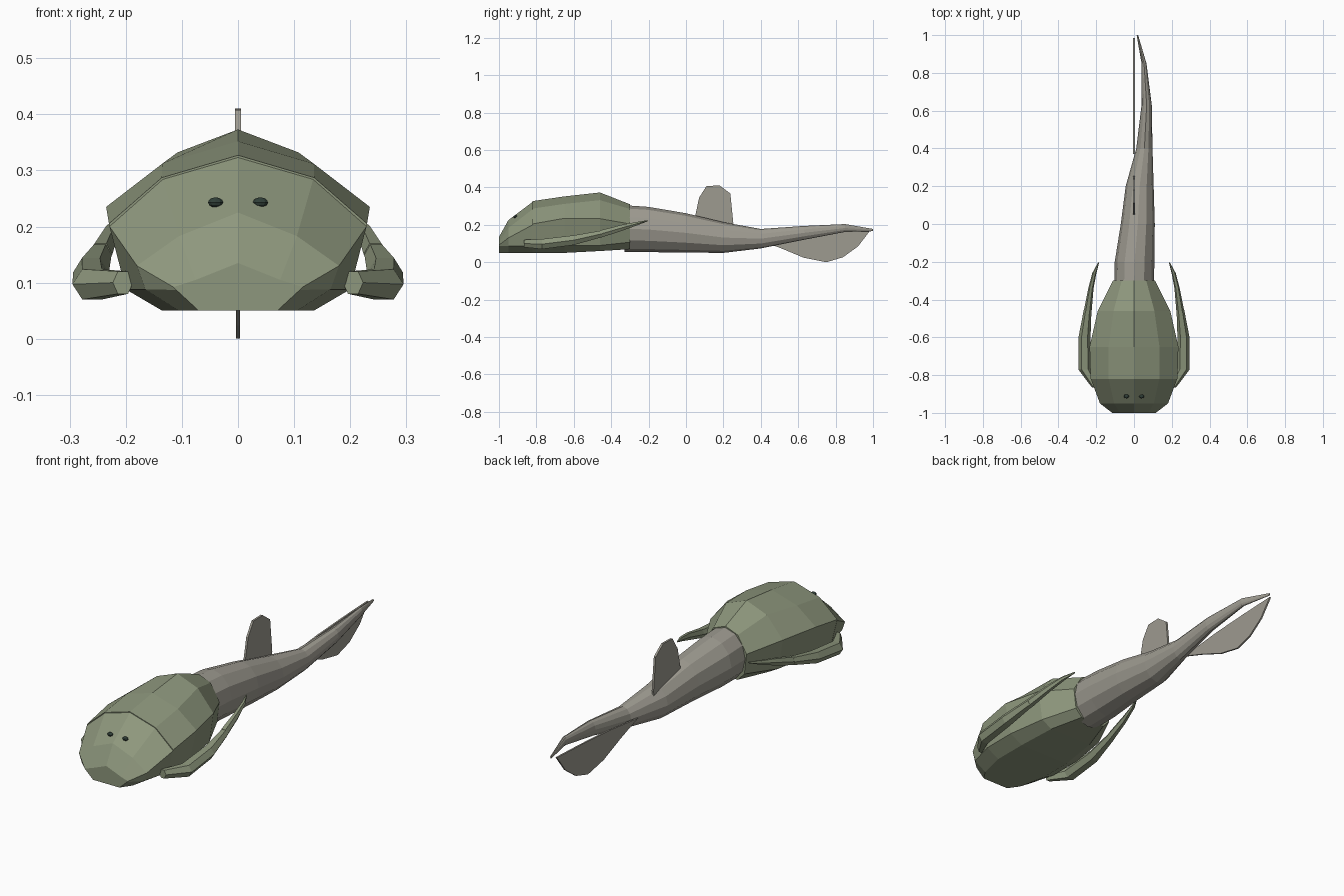
import bpy, bmesh, math
from mathutils import Vector


def material(name, rgb):
    m = bpy.data.materials.new(name)
    m.diffuse_color = (*rgb, 1)
    return m


ARMOUR = material("armour_green", (0.27, 0.31, 0.205))
SKIN = material("skin_grey", (0.34, 0.325, 0.28))
DARK = material("eye_dark", (0.03, 0.05, 0.04))


def finish(name, bm, mat):
    bmesh.ops.recalc_face_normals(bm, faces=bm.faces[:])
    me = bpy.data.meshes.new(name)
    bm.to_mesh(me)
    bm.free()
    me.materials.append(mat)
    ob = bpy.data.objects.new(name, me)
    bpy.context.collection.objects.link(ob)
    return ob


def loft(name, rings, mat):
    """Skin a list of equal-length point rings and cap both ends."""
    bm = bmesh.new()
    vs = [[bm.verts.new(p) for p in ring] for ring in rings]
    n = len(vs[0])
    for a, b in zip(vs, vs[1:]):
        for i in range(n):
            j = (i + 1) % n
            bm.faces.new((a[i], a[j], b[j], b[i]))
    bm.faces.new(vs[0])
    bm.faces.new(vs[-1])
    return finish(name, bm, mat)


def shell_ring(y, half):
    """Mirror a half section (top to bottom) into a full ring at y."""
    right = [(x, y, z) for x, z in half]
    left = [(-x, y, z) for x, z in reversed(half) if x > 0]
    return right + left


def fin(name, outline, thick):
    rings = [[(x, y, z) for y, z in outline] for x in (-thick / 2, thick / 2)]
    return loft(name, rings, SKIN)


# Head shield
head = [shell_ring(-1.0, [(0, 0.135), (0.07, 0.105), (0.115, 0.09), (0.07, 0.052)]),
        shell_ring(-0.95, [(0, 0.225), (0.105, 0.183), (0.18, 0.13), (0.11, 0.05)]),
        shell_ring(-0.82, [(0, 0.322), (0.134, 0.283), (0.228, 0.2), (0.2, 0.088)])]
half_low = [(0.115, 0.088), (0.168, 0.09), (0.2, 0.088)]
half_bot = [(0.07, 0.05), (0.105, 0.05), (0.135, 0.05)]
head = []
for y, top, up, side, low, bot in [
        (-1.0, 0.135, (0.075, 0.105), (0.115, 0.092), (0.11, 0.087), (0.07, 0.05)),
        (-0.95, 0.225, (0.105, 0.183), (0.18, 0.13), (0.165, 0.088), (0.105, 0.05)),
        (-0.82, 0.323, (0.134, 0.284), (0.229, 0.2), (0.2, 0.088), (0.135, 0.05))]:
    head.append(shell_ring(y, [(0, top), up, side, low, bot]))
loft("head_shield", head, ARMOUR)

# Trunk shield
trunk = []
for y, top, up, side, low, bot in [
        (-0.82, 0.327, (0.136, 0.287), (0.23, 0.205), (0.2, 0.088), (0.135, 0.05)),
        (-0.65, 0.352, (0.135, 0.312), (0.235, 0.235), (0.2, 0.088), (0.135, 0.05)),
        (-0.46, 0.373, (0.108, 0.332), (0.192, 0.233), (0.17, 0.09), (0.115, 0.06)),
        (-0.30, 0.31, (0.065, 0.285), (0.112, 0.205), (0.1, 0.107), (0.065, 0.07))]:
    trunk.append(shell_ring(y, [(0, top), up, side, low, bot]))
loft("trunk_shield", trunk, ARMOUR)

# Tail: y, x centre, z centre, x radius, z radius
tail = []
for y, cx, cz, rx, rz in [
        (-0.33, 0, 0.18, 0.105, 0.125), (-0.2, 0.003, 0.175, 0.105, 0.121),
        (0, 0.02, 0.157, 0.09, 0.105), (0.2, 0.03, 0.132, 0.074, 0.082),
        (0.4, 0.055, 0.126, 0.043, 0.052), (0.63, 0.067, 0.157, 0.027, 0.037),
        (0.85, 0.053, 0.183, 0.013, 0.021), (1.0, 0.018, 0.172, 0.004, 0.006)]:
    tail.append([(cx + rx * math.sin(k * math.tau / 12), y,
                  cz + rz * math.cos(k * math.tau / 12)) for k in range(12)])
loft("tail", tail, SKIN)

# Fins
fin("dorsal_fin", [(0.05, 0.2), (0.05, 0.25), (0.07, 0.345), (0.11, 0.408), (0.18, 0.41),
                   (0.237, 0.368), (0.253, 0.21), (0.25, 0.18)], 0.01)
fin("tail_fin", [(0.37, 0.125), (0.5, 0.078), (0.63, 0.024), (0.75, 0), (0.84, 0.027),
                 (0.92, 0.085), (0.985, 0.17), (0.8, 0.162), (0.6, 0.15)], 0.008)

# Jointed arms: y, x centre, z centre, x radius, z radius
upper_arm = [(-0.865, 0.205, 0.1, 0.018, 0.02), (-0.77, 0.26, 0.097, 0.035, 0.027),
             (-0.6, 0.262, 0.118, 0.032, 0.026), (-0.45, 0.245, 0.152, 0.02, 0.018)]
fore_arm = [(-0.46, 0.245, 0.15, 0.021, 0.02), (-0.34, 0.228, 0.185, 0.014, 0.016),
            (-0.26, 0.21, 0.207, 0.011, 0.009), (-0.205, 0.188, 0.222, 0.003, 0.003)]
HEX = [(-0.5, 1), (0.5, 1), (1, 0), (0.5, -1), (-0.5, -1), (-1, 0)]
for sign, label in ((1, "left"), (-1, "right")):
    for part, path in (("upper_arm", upper_arm), ("fore_arm", fore_arm)):
        loft(f"{label}_{part}", [[(sign * (cx + rx * u), y, cz + rz * v) for u, v in HEX]
                                 for y, cx, cz, rx, rz in path], ARMOUR)
    # Eyes
    bm = bmesh.new()
    bmesh.ops.create_uvsphere(bm, u_segments=10, v_segments=6, radius=1)
    for v in bm.verts:
        v.co = Vector((sign * 0.04, -0.912, 0.243)) + v.co * Vector((0.014, 0.011, 0.009))
    finish(f"{label}_eye", bm, DARK)
